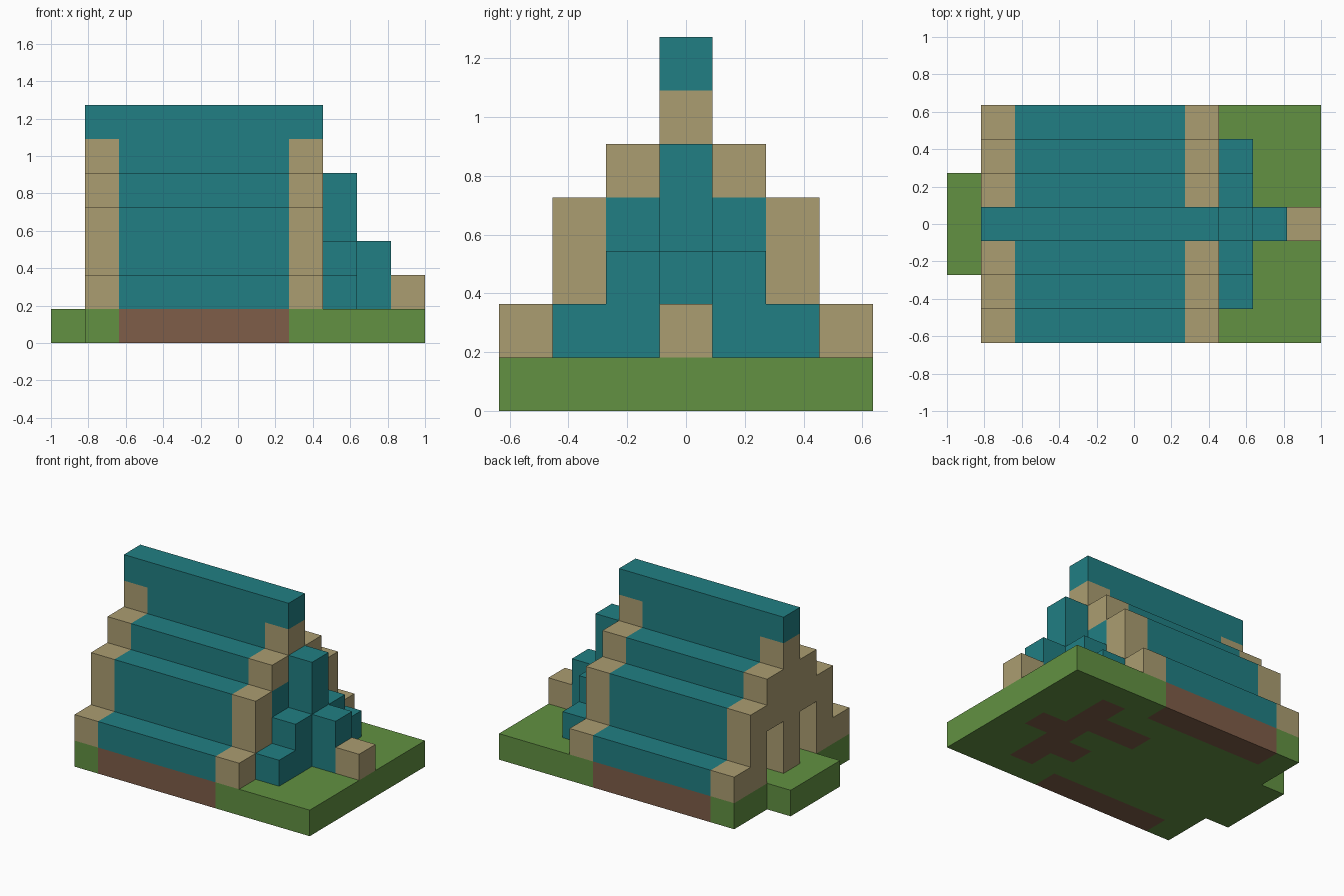
import bpy, bmesh
from mathutils import Vector

cube = bpy.data.objects.get("Cube")
if cube:
    bpy.data.objects.remove(cube, do_unlink=True)

U = 2 / 11  # edge of one block


def material(name, rgb):
    m = bpy.data.materials.new(name)
    m.use_nodes = True
    m.diffuse_color = (*rgb, 1)
    m.node_tree.nodes["Principled BSDF"].inputs["Base Color"].default_value = (*rgb, 1)
    return m


teal = material("teal", (0.015, 0.212, 0.227))
tan = material("tan", (0.407, 0.337, 0.165))
green = material("grass_green", (0.122, 0.283, 0.054))
brown = material("earth_brown", (0.209, 0.109, 0.065))


def block(xs, ys, zs):
    """Cells of a box, each range given as inclusive (first, last)."""
    r = lambda p: range(p[0], p[1] + 1)
    return {(x, y, z) for x in r(xs) for y in r(ys) for z in r(zs)}


def both_sides(cells):
    return cells | {(x, -y, z) for x, y, z in cells}


# Earth under the long eaves and under the porch
earth = both_sides(block((2, 6), (3, 3), (0, 0)))
earth |= block((8, 8), (-2, 2), (0, 0)) | block((7, 7), (-1, -1), (0, 0))
earth |= block((6, 7), (1, 1), (0, 0)) | block((9, 9), (0, 0), (0, 0))

# Lawn with a doorstep at the far end
lawn = block((1, 10), (-3, 3), (0, 0)) | block((0, 0), (-1, 1), (0, 0))
lawn -= earth

# Stepped roof shell: distance from the ridge, lowest and highest layer
roof = set()
for y, low, high in ((3, 1, 1), (2, 2, 3), (1, 4, 4), (0, 5, 5)):
    roof |= both_sides(block((2, 6), (y, y), (low, high)))
ridge = block((1, 7), (0, 0), (6, 6))

# Stepped gable walls
def gable(x):
    wall = set()
    for y, top in enumerate((5, 4, 3, 1)):
        wall |= both_sides(block((x, x), (y, y), (1, top)))
    return wall


doorways = both_sides(block((1, 1), (1, 1), (1, 2)))
rear_gable = gable(1) - doorways

# Porch roof stepping down from the front gable
porch = block((8, 8), (0, 0), (1, 4)) | block((9, 9), (0, 0), (1, 2))
porch |= both_sides(block((8, 8), (1, 1), (1, 2)) | block((8, 8), (2, 2), (1, 1)))
porch |= both_sides(block((7, 7), (1, 1), (1, 3))) | block((6, 6), (1, 1), (1, 1))
porch_gable = gable(7) - porch
porch_step = block((10, 10), (0, 0), (1, 1))

parts = {
    "lawn": (lawn, green),
    "earth": (earth, brown),
    "roof": (roof, teal),
    "ridge": (ridge, teal),
    "rear_gable": (rear_gable, tan),
    "porch_gable": (porch_gable, tan),
    "porch_roof": (porch, teal),
    "porch_step": (porch_step, tan),
}
solid = set().union(*(cells for cells, _ in parts.values()))


def build(name, cells, mat):
    """Mesh the exposed block faces and merge the flat areas."""
    bm = bmesh.new()
    for cell in sorted(cells):
        centre = Vector(((cell[0] - 5) * U, cell[1] * U, (cell[2] + 0.5) * U))
        for axis in range(3):
            for sign in (-1, 1):
                n = Vector((0, 0, 0))
                n[axis] = sign
                if tuple(int(c + d) for c, d in zip(cell, n)) in solid:
                    continue
                a = Vector((0, 0, 0))
                a[(axis + 1) % 3] = 1
                b = n.cross(a)
                corners = (-a - b, a - b, a + b, b - a)
                bm.faces.new([bm.verts.new(centre + (n + c) * U / 2) for c in corners])
    bmesh.ops.remove_doubles(bm, verts=bm.verts, dist=0.001)
    bmesh.ops.dissolve_limit(bm, angle_limit=0.01, verts=bm.verts, edges=bm.edges)
    mesh = bpy.data.meshes.new(name)
    bm.to_mesh(mesh)
    bm.free()
    mesh.materials.append(mat)
    bpy.context.scene.collection.objects.link(bpy.data.objects.new(name, mesh))


for name, (cells, mat) in parts.items():
    build(name, cells, mat)
